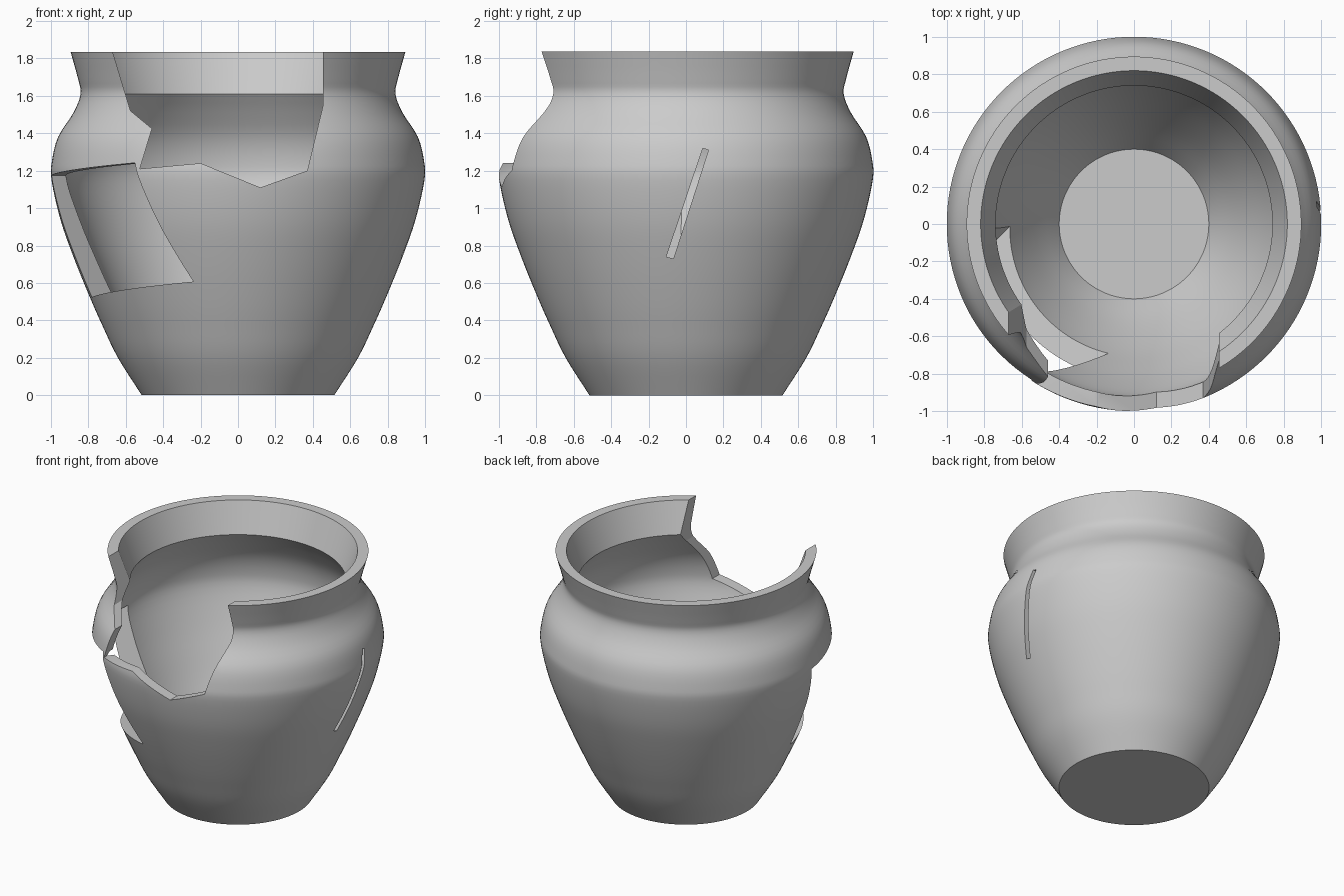
import bpy, bmesh
from math import sqrt
from mathutils import Vector

if "Cube" in bpy.data.objects:
    bpy.data.objects.remove(bpy.data.objects["Cube"], do_unlink=True)

SIDES = 128
HEIGHT = 1.835

clay = bpy.data.materials.new("grey_clay")
clay.use_nodes = True
GREY = (0.6, 0.6, 0.6, 1)
clay.diffuse_color = GREY
clay.node_tree.nodes["Principled BSDF"].inputs["Base Color"].default_value = GREY


def smooth_path(points, steps=4):
    """Catmull-Rom curve through the profile points."""
    p = [Vector(q) for q in points]
    p = [2 * p[0] - p[1]] + p + [2 * p[-1] - p[-2]]
    path = []
    for a, b, c, d in zip(p, p[1:], p[2:], p[3:]):
        for i in range(steps):
            t = i / steps
            path.append(0.5 * (2 * b + (c - a) * t + (2 * a - 5 * b + 4 * c - d) * t ** 2
                               + (3 * b - a - 3 * c + d) * t ** 3))
    return path + [p[-2]]


def add_object(name, bm):
    bmesh.ops.recalc_face_normals(bm, faces=bm.faces)
    mesh = bpy.data.meshes.new(name)
    bm.to_mesh(mesh)
    bm.free()
    obj = bpy.data.objects.new(name, mesh)
    bpy.context.collection.objects.link(obj)
    mesh.materials.append(clay)
    return obj


def lathe(name, profile):
    """Turn a (radius, height) profile whose two ends lie on the axis."""
    bm = bmesh.new()
    verts = [bm.verts.new((r, 0, z)) for r, z in profile]
    edges = [bm.edges.new(pair) for pair in zip(verts, verts[1:])]
    bmesh.ops.spin(bm, geom=verts + edges, cent=(0, 0, 0), axis=(0, 0, 1),
                   angle=6.283185307, steps=SIDES, use_merge=True)
    bmesh.ops.remove_doubles(bm, verts=bm.verts, dist=0.0005)
    return add_object(name, bm)


def cut(target, name, outline, across, outward, start, end):
    """Cut an (across, height) outline through the wall along a direction."""
    across, outward = Vector(across).normalized(), Vector(outward).normalized()
    bm = bmesh.new()
    face = bm.faces.new([bm.verts.new(across * u + Vector((0, 0, z)) + outward * start)
                         for u, z in outline])
    grown = bmesh.ops.extrude_face_region(bm, geom=[face])["geom"]
    bmesh.ops.translate(bm, vec=outward * (end - start),
                        verts=[v for v in grown if isinstance(v, bmesh.types.BMVert)])
    cutter = add_object(name, bm)
    cutter.hide_render = True
    mod = target.modifiers.new(name, 'BOOLEAN')
    mod.operation, mod.solver, mod.object = 'DIFFERENCE', 'EXACT', cutter
    bpy.context.view_layer.objects.active = target
    bpy.ops.object.modifier_apply(modifier=name)
    bpy.data.objects.remove(cutter, do_unlink=True)


# Pot wall: outside from foot to rim, then inside from neck ridge to floor
outside = smooth_path([(0.515, 0), (0.642, 0.2), (0.724, 0.37), (0.795, 0.53), (0.88, 0.74),
                       (0.95, 0.94), (0.997, 1.15), (0.995, 1.25), (0.962, 1.38),
                       (0.88, 1.51), (0.842, 1.61), (0.855, 1.69), (0.895, HEIGHT)])
inside = smooth_path([(0.74, 1.61), (0.81, 1.51), (0.885, 1.38), (0.918, 1.25), (0.912, 1.13),
                      (0.84, 0.92), (0.76, 0.73), (0.665, 0.525), (0.53, 0.28), (0.4, 0.08)])
pot = lathe("pot", [(0, 0)] + [tuple(p) for p in outside] + [(0.82, HEIGHT)]
            + [tuple(p) for p in inside] + [(0, 0.08)])

# Broken notch at the front of the rim
cut(pot, "rim_break",
    [(-0.72, 2), (-0.67, HEIGHT), (-0.575, 1.52), (-0.46, 1.425), (-0.525, 1.21),
     (-0.2, 1.24), (0.12, 1.11), (0.37, 1.2), (0.455, 1.55), (0.455, 2)],
    (1, 0, 0), (0, -1, 0), 0.1, 1.5)

# Slanted missing panel on the front right
cut(pot, "side_hole", [(-0.46, 0.523), (0.392, 0.607), (0.198, 1.242), (-0.65, 1.175)],
    (1, -1, 0), (-1, -1, 0), 0.2, 1.5)

# Narrow slanted slit on the left
cut(pot, "slit", [(-0.105, 0.74), (-0.067, 0.73), (0.12, 1.31), (0.09, 1.32)],
    (0, 1, 0), (1, 0, 0), 0.3, 1.5)

# Smooth wall with crisp rim and break edges
bpy.ops.object.select_all(action='DESELECT')
pot.select_set(True)
bpy.context.view_layer.objects.active = pot
bpy.ops.object.shade_smooth_by_angle(angle=0.5)
